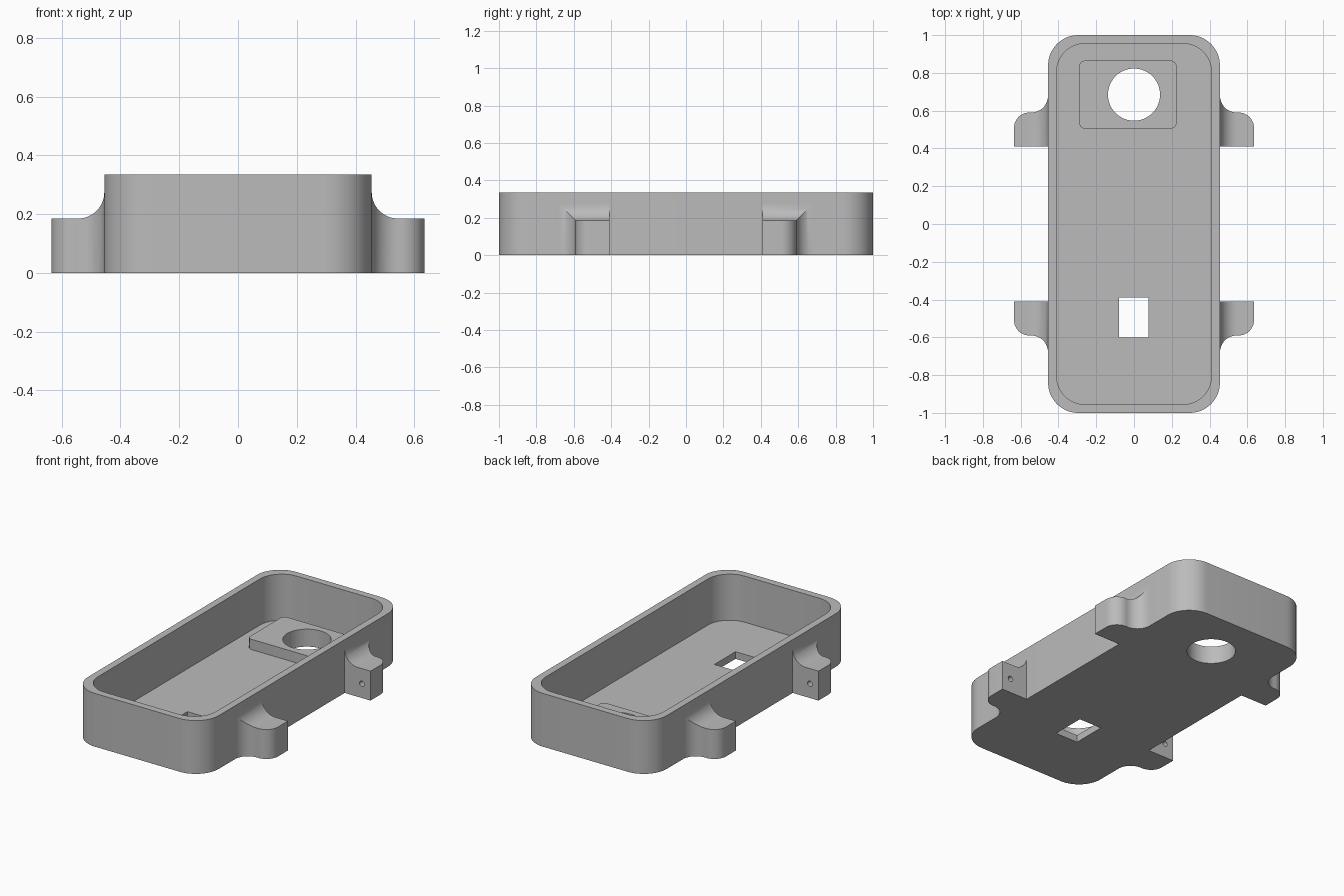
import bpy, bmesh
from math import sin, cos, pi, sqrt, radians

cube = bpy.data.objects.get("Cube")
if cube:
    bpy.data.objects.remove(cube, do_unlink=True)

grey = bpy.data.materials.new("matte grey")
grey.use_nodes = True
GREY = (0.5, 0.5, 0.5, 1)
grey.diffuse_color = GREY
grey.node_tree.nodes["Principled BSDF"].inputs["Base Color"].default_value = GREY

HEIGHT, FLOOR, PAD_TOP = 0.335, 0.045, 0.11
WALL_X = 0.455


def loft(name, rings):
    """Closed solid through rings of points."""
    bm = bmesh.new()
    rows = [[bm.verts.new(p) for p in ring] for ring in rings]
    n = len(rows[0])
    for a, b in zip(rows, rows[1:]):
        for i in range(n):
            j = (i + 1) % n
            bm.faces.new((a[i], a[j], b[j], b[i]))
    bm.faces.new(rows[0][::-1])
    bm.faces.new(rows[-1])
    bmesh.ops.recalc_face_normals(bm, faces=bm.faces)
    mesh = bpy.data.meshes.new(name)
    bm.to_mesh(mesh)
    bm.free()
    mesh.materials.append(grey)
    obj = bpy.data.objects.new(name, mesh)
    bpy.context.collection.objects.link(obj)
    return obj


def rounded_box(name, x0, x1, y0, y1, z0, z1, r, steps=12):
    corners = ((x1 - r, y1 - r), (x0 + r, y1 - r), (x0 + r, y0 + r), (x1 - r, y0 + r))
    outline = []
    for q, (cx, cy) in enumerate(corners):
        for k in range(steps + 1):
            a = (q + k / steps) * pi / 2
            outline.append((cx + r * cos(a), cy + r * sin(a)))
    return loft(name, [[(x, y, z) for x, y in outline] for z in (z0, z1)])


def cylinder(name, loc, radius, depth, sides, along_y=False):
    bpy.ops.mesh.primitive_cylinder_add(vertices=sides, radius=radius, depth=depth,
                                        location=loc, rotation=(pi / 2 if along_y else 0, 0, 0))
    obj = bpy.context.object
    obj.name = name
    obj.data.materials.append(grey)
    return obj


def cut(obj, cutter):
    mod = obj.modifiers.new("cut", 'BOOLEAN')
    mod.operation, mod.solver, mod.object = 'DIFFERENCE', 'EXACT', cutter
    cutter.hide_render = True


def finish(obj, cutters):
    """Apply the cuts, drop the cutters and smooth the curved faces."""
    for c in cutters:
        cut(obj, c)
    bpy.ops.object.select_all(action='DESELECT')
    obj.select_set(True)
    bpy.context.view_layer.objects.active = obj
    for mod in list(obj.modifiers):
        bpy.ops.object.modifier_apply(modifier=mod.name)
    bpy.ops.object.shade_smooth_by_angle(angle=radians(30))


# Cutters shared by the tray and the pad
cavity = rounded_box("cavity_cutter", -0.41, 0.41, -0.955, 0.955, FLOOR, 0.5, 0.15)
round_hole = cylinder("round_hole_cutter", (0, 0.685, 0), 0.138, 1, 64)
bpy.ops.mesh.primitive_cube_add(size=1, location=(-0.002, -0.495, 0))
slot = bpy.context.object
slot.name = "slot_cutter"
slot.scale = (0.155, 0.21, 0.5)
slot.data.materials.append(grey)

# Open tray with a round hole and a rectangular slot in the floor
tray = rounded_box("tray", -WALL_X, WALL_X, -1, 1, 0, HEIGHT, 0.16)
finish(tray, [cavity, round_hole, slot])

# Raised pad around the round hole
pad = rounded_box("raised_pad", -0.29, 0.225, 0.505, 0.865, FLOOR, PAD_TOP, 0.03, 6)
finish(pad, [round_hole])

# Side lugs: filleted into the wall, rounded outer corner, blind pin hole
INNER_Y, SIDE_Y, TOP_Z, TIP_X = 0.41, 0.59, 0.185, 0.635
FILLET, ROUND, STEPS = 0.09, 0.08, 14
profile = []
for k in range(STEPS + 1):
    a = k / STEPS * pi / 2
    grow = FILLET * (1 - sin(a))
    profile.append((WALL_X + FILLET * (1 - cos(a)), SIDE_Y + grow, TOP_Z + grow))
for k in range(STEPS + 1):
    a = k / STEPS * pi / 2
    profile.append((TIP_X - ROUND + ROUND * sin(a), SIDE_Y - ROUND + ROUND * cos(a), TOP_Z))

pin_holes = []
for sx, side in ((1, "left"), (-1, "right")):
    for sy, end in ((-1, "front"), (1, "back")):
        lug = loft(f"{end}_{side}_lug", [
            [(sx * x, sy * INNER_Y, 0), (sx * x, sy * y, 0),
             (sx * x, sy * y, z), (sx * x, sy * INNER_Y, z)] for x, y, z in profile])
        pin = cylinder("pin_hole_cutter", (sx * 0.575, sy * INNER_Y, 0.09), 0.017, 0.2, 20, True)
        finish(lug, [pin])
        pin_holes.append(pin)

for helper in [cavity, round_hole, slot] + pin_holes:
    bpy.data.objects.remove(helper, do_unlink=True)
